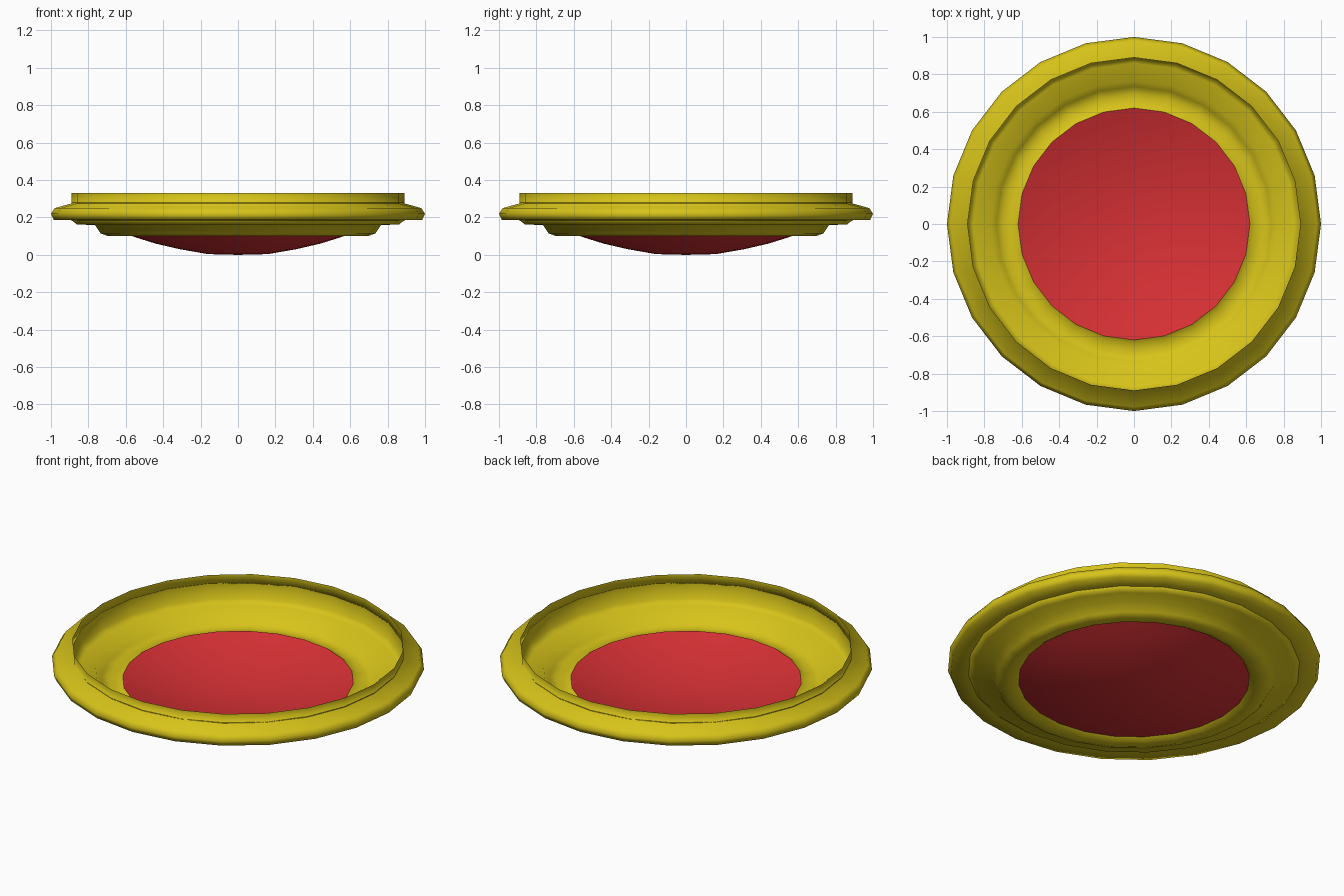
import bpy, bmesh, math

if "Cube" in bpy.data.objects:
    bpy.data.objects.remove(bpy.data.objects["Cube"])

SEG = 24


def material(name, rgb):
    m = bpy.data.materials.new(name)
    m.diffuse_color = (*rgb, 1)
    m.use_nodes = True
    m.node_tree.nodes["Principled BSDF"].inputs["Base Color"].default_value = m.diffuse_color
    return m


def lathe(name, profile, mat, angle=60):
    """Revolve (radius, height) points around z; inside-to-outside order faces up."""
    bm = bmesh.new()
    rings = []
    for r, z in profile:
        if r == 0:
            rings.append([bm.verts.new((0, 0, z))] * SEG)
        else:
            rings.append([bm.verts.new((r * math.cos(i * math.tau / SEG),
                                        r * math.sin(i * math.tau / SEG), z))
                          for i in range(SEG)])
    for a, b in zip(rings, rings[1:]):
        for i in range(SEG):
            j = (i + 1) % SEG
            quad = [a[i], b[i], b[j], a[j]]
            bm.faces.new(list(dict.fromkeys(quad)))
    me = bpy.data.meshes.new(name)
    bm.to_mesh(me)
    bm.free()
    ob = bpy.data.objects.new(name, me)
    bpy.context.collection.objects.link(ob)
    me.materials.append(mat)
    bpy.ops.object.select_all(action='DESELECT')
    ob.select_set(True)
    bpy.context.view_layer.objects.active = ob
    bpy.ops.object.shade_smooth_by_angle(angle=math.radians(angle))
    return ob


yellow = material("yellow", (0.68, 0.55, 0.01))
red = material("red", (0.68, 0.03, 0.035))

# Shallow bowl in the middle
lathe("bowl", [(0, 0), (0.16, 0.004), (0.31, 0.03), (0.44, 0.06),
               (0.54, 0.091), (0.62, 0.12)], red)

# Grooved ring stepping up around the bowl, then the inner wall
lathe("stepped_ring", [(0.62, 0.12), (0.645, 0.104), (0.695, 0.10), (0.735, 0.115),
                       (0.765, 0.16), (0.86, 0.162), (0.89, 0.185), (0.89, 0.28)], yellow)

# Thin upright lip and the rounded outer rim
lathe("lip_and_rim", [(0.89, 0.33), (0.89, 0.275), (0.98, 0.25), (1.0, 0.22),
                      (0.985, 0.187), (0.89, 0.185)], yellow, 80)
